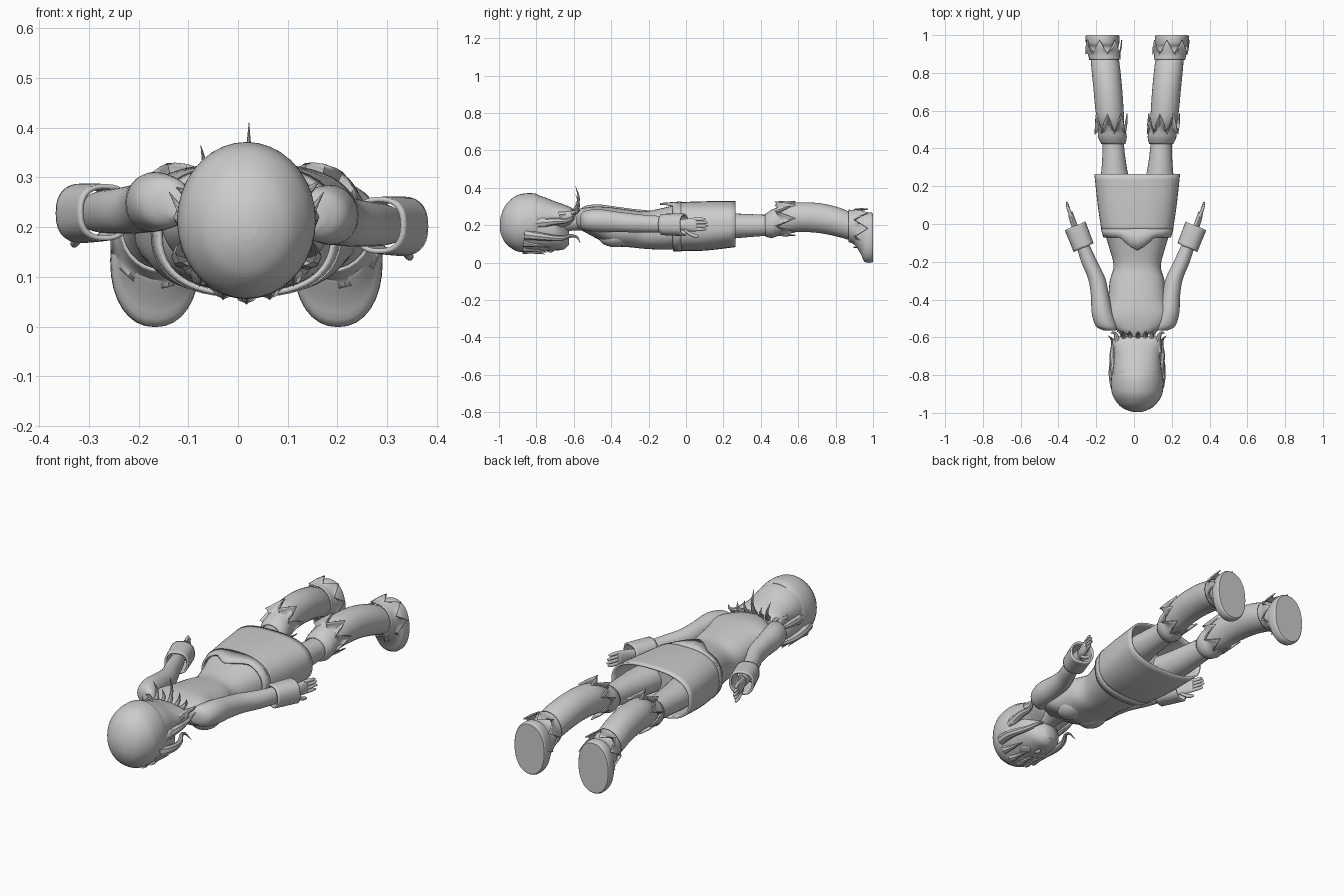
import bpy, bmesh, math
from mathutils import Vector

old = bpy.data.objects.get("Cube")
if old:
    bpy.data.objects.remove(old, do_unlink=True)

grey = bpy.data.materials.new("plain grey")
grey.use_nodes = True
grey.diffuse_color = (0.6, 0.6, 0.6, 1)
grey.node_tree.nodes["Principled BSDF"].inputs["Base Color"].default_value = (0.6, 0.6, 0.6, 1)

MID = 0.017            # centre line of the body
SIDES = (("left", 1), ("right", -1))
parts = []


def finish(name, bm):
    bmesh.ops.recalc_face_normals(bm, faces=bm.faces)
    mesh = bpy.data.meshes.new(name)
    bm.to_mesh(mesh)
    bm.free()
    mesh.materials.append(grey)
    obj = bpy.data.objects.new(name, mesh)
    bpy.context.collection.objects.link(obj)
    parts.append(obj)
    return obj


def spline(rows, steps):
    """Smooth the list of sections with a Catmull-Rom curve."""
    out = []
    for i in range(len(rows) - 1):
        a, b, c, d = (rows[min(max(i + k, 0), len(rows) - 1)] for k in (-1, 0, 1, 2))
        for j in range(steps):
            t = j / steps
            out.append([q + 0.5 * t * (r - p + t * (2*p - 5*q + 4*r - s + t * (3*(q - r) + s - p)))
                        for p, q, r, s in zip(a, b, c, d)])
    return out + [list(rows[-1])]


def loft(name, rows, n=28, power=2.0, steps=4, closed=True, edge=None):
    """Skin over rings (y, x, z, half width, half height) set along y.
    edge(ring fraction, angle) shifts points along y."""
    bm = bmesh.new()
    rings = []
    sections = spline(rows, steps)
    for k, (y, x, z, rx, rz) in enumerate(sections):
        ring = []
        for i in range(n):
            a = math.tau * i / n
            c, s = math.cos(a), math.sin(a)
            u = math.copysign(abs(c) ** (2 / power), c)
            v = math.copysign(abs(s) ** (2 / power), s)
            dy = edge(k / (len(sections) - 1), a) if edge else 0
            ring.append(bm.verts.new((x + rx * u, y + dy, z + rz * v)))
        rings.append(ring)
    for r, q in zip(rings, rings[1:]):
        for i in range(n):
            bm.faces.new((r[i], r[(i + 1) % n], q[(i + 1) % n], q[i]))
    if closed:
        bm.faces.new(rings[0])
        bm.faces.new(rings[-1])
    return finish(name, bm)


def thicken(obj, amount):
    mod = obj.modifiers.new("thickness", "SOLIDIFY")
    mod.thickness = amount
    mod.offset = 0


def ball(name, centre, size):
    bm = bmesh.new()
    bmesh.ops.create_uvsphere(bm, u_segments=20, v_segments=12, radius=1)
    for v in bm.verts:
        v.co = Vector(centre) + Vector(v.co[i] * size[i] for i in range(3))
    return finish(name, bm)


def lock(name, points, radius):
    """Tapered, curved tuft of hair."""
    curve = bpy.data.curves.new(name, "CURVE")
    curve.dimensions = "3D"
    curve.bevel_depth = radius
    curve.bevel_resolution = 2
    curve.resolution_u = 6
    sp = curve.splines.new("BEZIER")
    sp.bezier_points.add(len(points) - 1)
    for i, (bp, p) in enumerate(zip(sp.bezier_points, points)):
        bp.co = p
        bp.handle_left_type = bp.handle_right_type = "AUTO"
        bp.radius = max(0.03, 1 - i / (len(points) - 1))
    curve.materials.append(grey)
    tmp = bpy.data.objects.new(name + "_path", curve)
    bpy.context.collection.objects.link(tmp)
    mesh = bpy.data.meshes.new_from_object(tmp.evaluated_get(bpy.context.evaluated_depsgraph_get()))
    bpy.data.objects.remove(tmp, do_unlink=True)
    obj = bpy.data.objects.new(name, mesh)
    bpy.context.collection.objects.link(obj)
    parts.append(obj)


def mid(*rows):
    return [(y, MID, z, rx, rz) for y, z, rx, rz in rows]


# Torso, neck and hips
loft("torso", mid((-.59, .235, .05, .045), (-.55, .23, .125, .062), (-.48, .215, .17, .085),
                  (-.4, .193, .155, .102), (-.3, .182, .145, .1), (-.22, .174, .125, .1),
                  (-.12, .181, .15, .112), (-.03, .192, .175, .12), (.06, .195, .175, .11),
                  (.14, .195, .13, .06)), n=36, power=2.4)
loft("neck", mid((-.72, .21, .055, .055), (-.62, .22, .052, .05), (-.54, .225, .07, .055)))

# Skirt with a pointed dip at the centre back, and its waistband
def dip(f, a):
    back = max(0, 1 - abs(a - math.pi / 2) / .45)
    return -.07 * back * (1 - f)

thicken(loft("skirt", mid((-.035, .193, .184, .125), (.1, .196, .204, .127), (.265, .206, .222, .118)),
             n=48, power=2.6, closed=False), .01)
thicken(loft("waistband", mid((-.07, .19, .174, .124), (-.025, .193, .188, .129)),
             n=48, power=2.5, steps=2, closed=False, edge=dip), .01)

# Head: face, hair cap and hair at the back
loft("face", mid((-.92, .19, .08, .08), (-.85, .182, .125, .12), (-.77, .178, .124, .117),
                 (-.7, .165, .11, .1), (-.655, .14, .075, .07), (-.625, .13, .03, .035)), n=32)
loft("hair_cap", mid((-.995, .2, .02, .025), (-.985, .202, .055, .062), (-.96, .206, .095, .108),
                     (-.91, .21, .129, .147), (-.86, .213, .139, .157), (-.81, .215, .137, .155),
                     (-.785, .222, .128, .138)), n=36)
loft("hair_back", mid((-.86, .235, .13, .13), (-.78, .24, .129, .117), (-.7, .245, .122, .082),
                      (-.62, .25, .13, .048), (-.595, .252, .11, .02)), n=32)
ball("nose", (MID, -.725, .07), (.012, .022, .016))

# Turned-up tufts along the nape
for i, (x, z) in enumerate(((-.125, .28), (-.075, .365), (-.03, .33), (.022, .41),
                            (.07, .34), (.115, .32), (.165, .295))):
    x0 = MID + (x - MID) * .75
    lock(f"nape_tuft_{i + 1}", [(x0, -.68, .255), (x0, -.61, .265),
                                ((x0 + x) / 2, -.575, (.26 + z) / 2), (x, -.58 - i % 2 * .01, z)], .022)

# Fringe on the forehead
for i, dx in enumerate((-.09, -.045, 0, .045, .09)):
    z = .06 + dx * dx * 4.5
    lock(f"fringe_{i + 1}", [(MID + dx, -.87, z + .01), (MID + dx, -.82, z),
                             (MID + dx * 1.05, -.755 + abs(dx) * .3, z - .015)], .024)

for side, s in SIDES:
    # Eyes, ears and hair framing the face
    eye = ball(side + "_eye", (0, 0, 0), (.026, .03, .006))
    eye.location = (MID + s * .052, -.76, .071)
    eye.rotation_euler.y = -s * .4
    ball(side + "_ear", (MID + s * .127, -.765, .215), (.013, .032, .025))
    lock(side + "_temple_lock", [(MID + s * .115, -.86, .15), (MID + s * .13, -.78, .14),
                                 (MID + s * .115, -.67, .13), (MID + s * .085, -.59, .14),
                                 (MID + s * .11, -.565, .105)], .028)
    lock(side + "_side_lock", [(MID + s * .11, -.8, .21), (MID + s * .128, -.7, .22),
                               (MID + s * .13, -.62, .23), (MID + s * .155, -.59, .27)], .028)
    ball(side + "_bust", (MID + s * .065, -.38, .135), (.068, .085, .052))

    # Arm, sleeve cuff and hand
    ox, oz = .008, -s * .013

    def limb(*rows):
        return [(y, s * x + ox, z + oz, rx, rz) for y, x, z, rx, rz in rows]

    loft(side + "_arm", limb((-.565, .135, .238, .03, .03), (-.54, .155, .238, .055, .052),
                             (-.47, .176, .238, .056, .06), (-.38, .188, .232, .048, .055),
                             (-.29, .205, .225, .046, .05), (-.2, .245, .22, .043, .046),
                             (-.1, .283, .218, .034, .042), (-.03, .31, .216, .024, .032)))
    thicken(loft(side + "_cuff", limb((-.125, .275, .217, .048, .052), (-.06, .3, .216, .049, .054),
                                      (-.01, .32, .215, .05, .055)),
                 closed=False, power=2.5,
                 edge=lambda f, a: .022 * s * math.cos(a) * -1), .01)
    loft(side + "_palm", limb((-.04, .31, .215, .018, .026), (.01, .33, .215, .017, .034),
                              (.05, .342, .216, .014, .036), (.06, .345, .216, .008, .03)), n=16)
    for i in range(4):
        z = .191 + i * .018
        tip = .098 + (.005, .014, .012, 0)[i]
        loft(f"{side}_finger_{i + 1}", limb((.04, .34, z, .009, .009), (.08, .355, z, .009, .009),
                                            (tip, .362, z, .006, .006), (tip + .006, .364, z, .002, .002)),
             n=10)
    loft(side + "_thumb", limb((-.01, .325, .19, .011, .012), (.03, .333, .162, .01, .011),
                               (.06, .338, .154, .007, .008), (.067, .339, .153, .002, .002)), n=10)

    # Leg with shoe
    def leg(*rows):
        return [(y, MID + s * x, z, rx, rz) for y, x, z, rx, rz in rows]

    loft(side + "_thigh", leg((.02, .09, .195, .085, .08), (.2, .115, .195, .078, .07),
                              (.33, .123, .198, .063, .062), (.43, .127, .2, .056, .056),
                              (.5, .132, .21, .058, .056)))
    loft(side + "_boot", leg((.47, .13, .212, .058, .058), (.54, .14, .235, .071, .077),
                             (.62, .148, .243, .075, .079), (.72, .156, .237, .076, .08),
                             (.82, .166, .215, .076, .079), (.9, .174, .185, .074, .076),
                             (.95, .18, .158, .076, .092)), n=32)
    loft(side + "_shoe", leg((.9, .176, .18, .074, .078), (.935, .18, .15, .08, .105),
                             (.955, .183, .136, .088, .132), (.99, .184, .134, .09, .134),
                             (1.0, .184, .134, .085, .128)), n=32, steps=3, power=2.2)

    # Jagged collars at the knee and the ankle
    def teeth(f, a):
        return .055 * max(0, f - .6) / .4 * math.cos(a * 7)

    thicken(loft(side + "_knee_collar", leg((.425, .127, .2, .061, .058), (.46, .131, .208, .073, .073),
                                            (.5, .135, .222, .07, .074), (.53, .139, .236, .086, .093)),
                 n=28, steps=3, closed=False, edge=teeth), .006)
    thicken(loft(side + "_ankle_collar", leg((.87, .171, .197, .08, .083), (.9, .175, .19, .083, .09),
                                             (.935, .178, .183, .096, .106)),
                 n=28, steps=3, closed=False, edge=lambda f, a: teeth(f, a) * .7), .006)

# Smooth shading with sharp edges kept
bpy.ops.object.select_all(action="DESELECT")
for obj in parts:
    obj.select_set(True)
bpy.context.view_layer.objects.active = parts[0]
bpy.ops.object.shade_smooth_by_angle(angle=math.radians(40))
